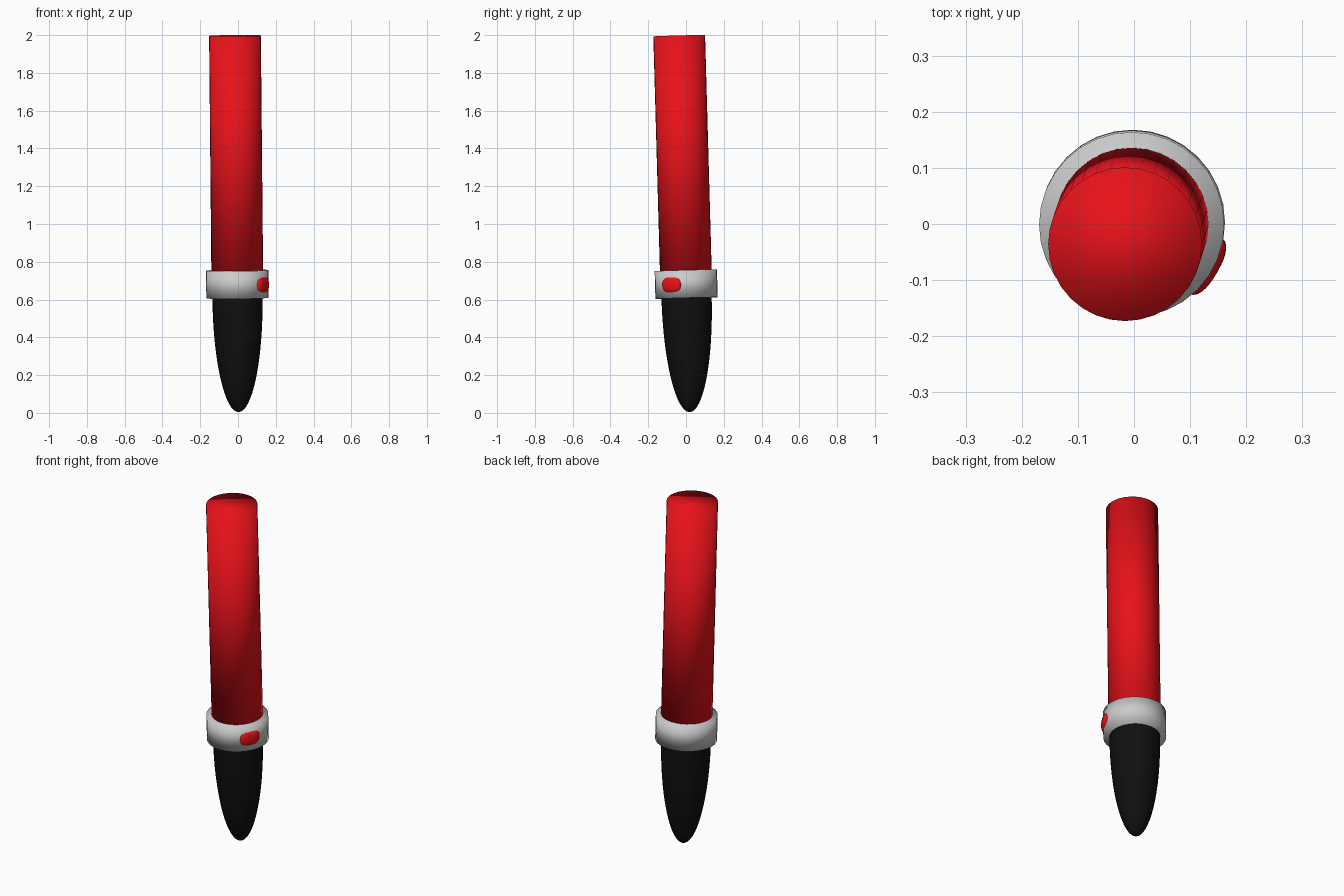
import bpy, bmesh, math
from mathutils import Vector, Matrix

if "Cube" in bpy.data.objects:
    bpy.data.objects.remove(bpy.data.objects["Cube"])

# The whole tool leans slightly: local z runs from tip to top centre
base = Vector((0.003, 0.02, 0.004))
top = Vector((-0.016, -0.036, 1.997))
axis = top - base
length = axis.length
tilt = Matrix.Translation(base) @ Vector((0, 0, 1)).rotation_difference(axis).to_matrix().to_4x4()


def material(name, color):
    m = bpy.data.materials.new(name)
    m.diffuse_color = (*color, 1)
    m.use_nodes = True
    m.node_tree.nodes["Principled BSDF"].inputs["Base Color"].default_value = m.diffuse_color
    return m


red = material("red", (0.8, 0.006, 0.01))
black = material("black", (0.005, 0.005, 0.005))


def finish(name, bm, mat=None):
    bmesh.ops.recalc_face_normals(bm, faces=bm.faces)
    for f in bm.faces:
        f.smooth = True
    bm.transform(tilt)
    me = bpy.data.meshes.new(name)
    bm.to_mesh(me)
    bm.free()
    ob = bpy.data.objects.new(name, me)
    bpy.context.collection.objects.link(ob)
    if mat:
        me.materials.append(mat)
    return ob


def lathe(name, profile, mat=None, sides=32):
    bm = bmesh.new()
    rings = []
    for r, z in profile:
        if r == 0:
            rings.append([bm.verts.new((0, 0, z))] * sides)
        else:
            rings.append([bm.verts.new((r * math.cos(a), r * math.sin(a), z))
                          for a in (2 * math.pi * i / sides for i in range(sides))])
    for a, b in zip(rings, rings[1:]):
        for i in range(sides):
            j = (i + 1) % sides
            bm.faces.new(list(dict.fromkeys((a[i], a[j], b[j], b[i]))))
    for end, r in ((rings[0], profile[0][0]), (rings[-1], profile[-1][0])):
        if r:
            bm.faces.new(end)
    return finish(name, bm, mat)


# Long red barrel
lathe("barrel", [(0.137, 0.68), (0.137, length)], red)

# Grey collar
lathe("collar", [(0.165, 0.604), (0.165, 0.751)])

# Black elliptical tip
tip = [(0.133 * math.sin(t), 0.61 - 0.61 * math.cos(t))
       for t in (math.pi / 2 * i / 16 for i in range(17))]
tip[0] = (0, 0)
lathe("tip", tip + [(0.133, 0.68)], black)

# Rounded button on the collar, front right
bm = bmesh.new()
bmesh.ops.create_uvsphere(bm, u_segments=32, v_segments=16, radius=1)
for v in bm.verts:
    # squarish rounding in the button's face plane
    v.co = Vector([math.copysign(abs(c) ** p, c) for c, p in zip(v.co, (1, 0.8, 0.8))])
bmesh.ops.scale(bm, vec=(0.022, 0.057, 0.045), verts=bm.verts)
bm.transform(Matrix.Rotation(math.radians(-30), 4, 'Z') @ Matrix.Translation((0.153, 0, 0.675)))
finish("button", bm, red)
